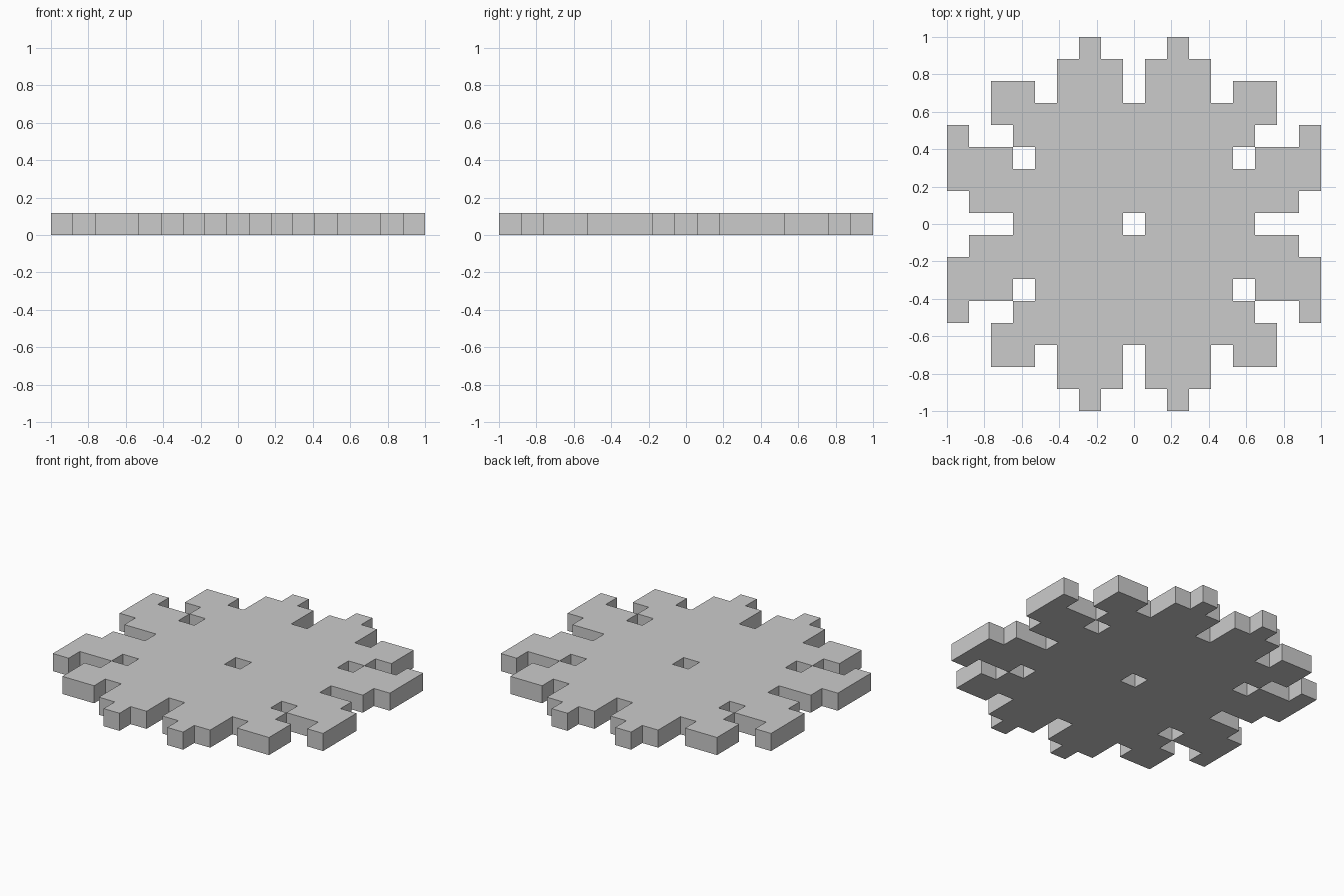
import bpy, bmesh

if "Cube" in bpy.data.objects:
    bpy.data.objects.remove(bpy.data.objects["Cube"])

S = 2 / 17  # one cell of the 17 x 17 grid

# Filled cell spans (first, last) per row of one quadrant, from the centre outwards
ROWS = [
    [(1, 5)],
    [(0, 7)],
    [(0, 8)],
    [(0, 4), (6, 8)],
    [(0, 5), (8, 8)],
    [(0, 6)],
    [(1, 3), (5, 6)],
    [(1, 3)],
    [(2, 2)],
]

# Mirror the quadrant in x and y
cells = set()
for j, spans in enumerate(ROWS):
    for a, b in spans:
        for i in range(a, b + 1):
            cells |= {(sx * i, sy * j) for sx in (1, -1) for sy in (1, -1)}

bm = bmesh.new()


def quad(points):
    bm.faces.new([bm.verts.new(p) for p in points])


# Top and bottom of each cell, with walls only on open sides
for i, j in sorted(cells):
    x0, x1 = (i - 0.5) * S, (i + 0.5) * S
    y0, y1 = (j - 0.5) * S, (j + 0.5) * S
    ring = [(x0, y0), (x1, y0), (x1, y1), (x0, y1)]
    quad([(x, y, S) for x, y in ring])
    quad([(x, y, 0) for x, y in reversed(ring)])
    for k, (dx, dy) in enumerate([(0, -1), (1, 0), (0, 1), (-1, 0)]):
        if (i + dx, j + dy) not in cells:
            p, q = ring[k], ring[(k + 1) % 4]
            quad([(*p, 0), (*q, 0), (*q, S), (*p, S)])

bmesh.ops.remove_doubles(bm, verts=bm.verts, dist=S * 0.01)

mesh = bpy.data.meshes.new("snowflake_plate")
bm.to_mesh(mesh)
bm.free()
plate = bpy.data.objects.new("snowflake_plate", mesh)
bpy.context.collection.objects.link(plate)
